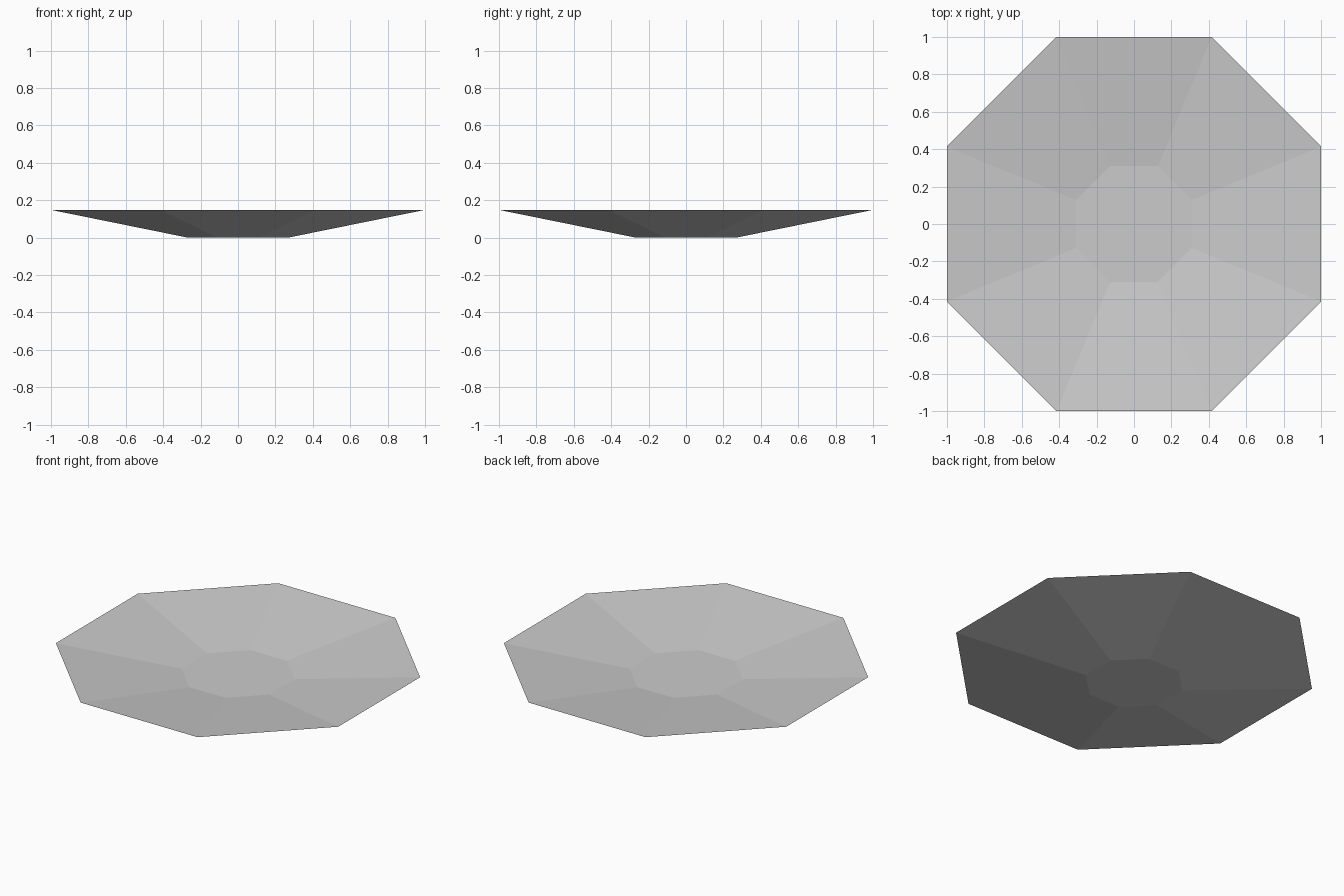
import bpy
import bmesh
from math import cos, sin, pi

cube = bpy.data.objects.get("Cube")
if cube:
    bpy.data.objects.remove(cube, do_unlink=True)

SIDES = 8

# Plain grey for the whole dish
grey = bpy.data.materials.new("light_grey")
grey.use_nodes = True
color = (0.6, 0.6, 0.6, 1.0)
grey.diffuse_color = color
grey.node_tree.nodes["Principled BSDF"].inputs["Base Color"].default_value = color


def ring(bm, apothem, z):
    """Octagon with flat sides facing the axes, sized by its half width."""
    radius = apothem / cos(pi / SIDES)
    angles = [(i + 0.5) * 2 * pi / SIDES for i in range(SIDES)]
    return [bm.verts.new((radius * cos(a), radius * sin(a), z)) for a in angles]


def bridge(bm, a, b):
    for i in range(SIDES):
        j = (i + 1) % SIDES
        bm.faces.new((a[i], a[j], b[j], b[i]))


# Shallow octagonal dish: flat base, knife-edged rim, raised inner floor
bm = bmesh.new()
base = ring(bm, 0.27, 0.0)
rim = ring(bm, 1.0, 0.148)
floor = ring(bm, 0.31, 0.06)
bm.faces.new(base[::-1])
bridge(bm, base, rim)
bridge(bm, rim, floor)
bm.faces.new(floor)
bmesh.ops.recalc_face_normals(bm, faces=bm.faces)

mesh = bpy.data.meshes.new("dish")
bm.to_mesh(mesh)
bm.free()
mesh.materials.append(grey)
dish = bpy.data.objects.new("dish", mesh)
bpy.context.collection.objects.link(dish)
